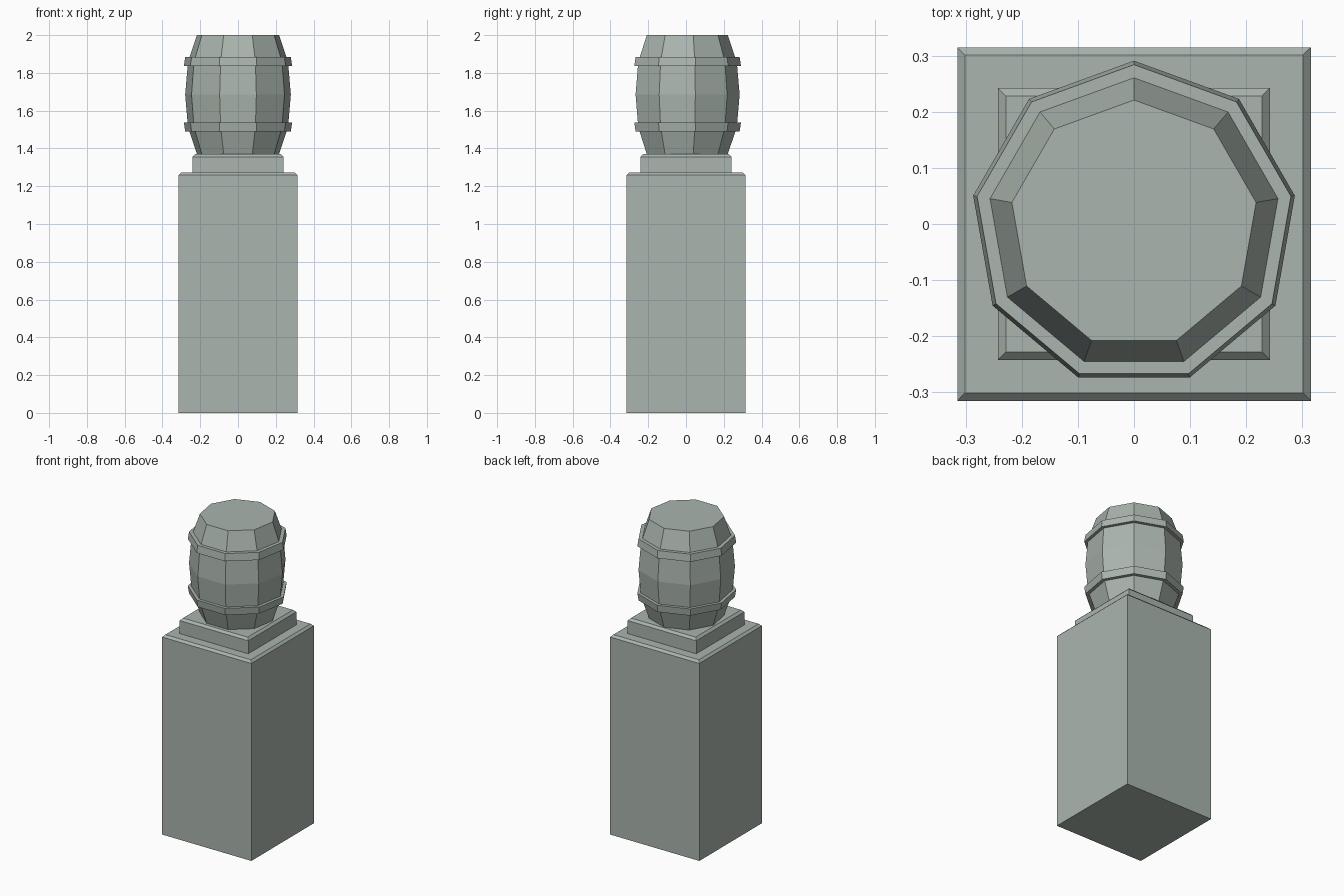
import bpy, bmesh, math

if "Cube" in bpy.data.objects:
    bpy.data.objects.remove(bpy.data.objects["Cube"])

SIDES = 9

# Greenish grey stone
stone = bpy.data.materials.new("stone")
stone.diffuse_color = (0.40, 0.46, 0.42, 1)
stone.use_nodes = True
stone.node_tree.nodes["Principled BSDF"].inputs["Base Color"].default_value = stone.diffuse_color


def ring(bm, n, r, z, start):
    return [bm.verts.new((r * math.cos(start + 2 * math.pi * i / n),
                          r * math.sin(start + 2 * math.pi * i / n), z)) for i in range(n)]


def lathe(name, profile, n=SIDES, start=math.pi / 2, closed=False):
    """Turn (radius, z) points into a flat-sided solid; closed makes a hollow ring."""
    bm = bmesh.new()
    rings = [ring(bm, n, r, z, start) for r, z in profile]
    pairs = list(zip(rings, rings[1:]))
    if closed:
        pairs.append((rings[-1], rings[0]))
    else:
        bm.faces.new(rings[0][::-1])
        bm.faces.new(rings[-1])
    for a, b in pairs:
        for i in range(n):
            j = (i + 1) % n
            bm.faces.new((a[i], a[j], b[j], b[i]))
    bmesh.ops.recalc_face_normals(bm, faces=bm.faces)
    mesh = bpy.data.meshes.new(name)
    bm.to_mesh(mesh)
    bm.free()
    mesh.materials.append(stone)
    obj = bpy.data.objects.new(name, mesh)
    bpy.context.collection.objects.link(obj)
    return obj


def square_block(name, half, z0, z1, chamfer):
    """Square block with a chamfered top edge."""
    k = math.sqrt(2)
    return lathe(name, [(half * k, z0), (half * k, z1 - chamfer), ((half - chamfer) * k, z1)],
                 4, math.pi / 4)


# Stepped pedestal
square_block("pedestal", 0.315, 0.0, 1.273, 0.014)
square_block("plinth", 0.242, 1.273, 1.370, 0.014)

# Barrel body, mirrored about its widest ring
MID, HALF = 1.685, 0.315
upper = [(0.284, 0.0), (0.269, 0.173), (0.221, HALF)]
body = [(r, MID - h) for r, h in upper[:0:-1]] + [(r, MID + h) for r, h in upper]
lathe("barrel", body)

# Two hoops, tapering toward the barrel ends
for name, s in (("upper_hoop", 1), ("lower_hoop", -1)):
    section = [(0.262, 0.150), (0.291, 0.150), (0.284, 0.196), (0.250, 0.196)]
    lathe(name, [(r, MID + 0.002 + s * h) for r, h in section], closed=True)
